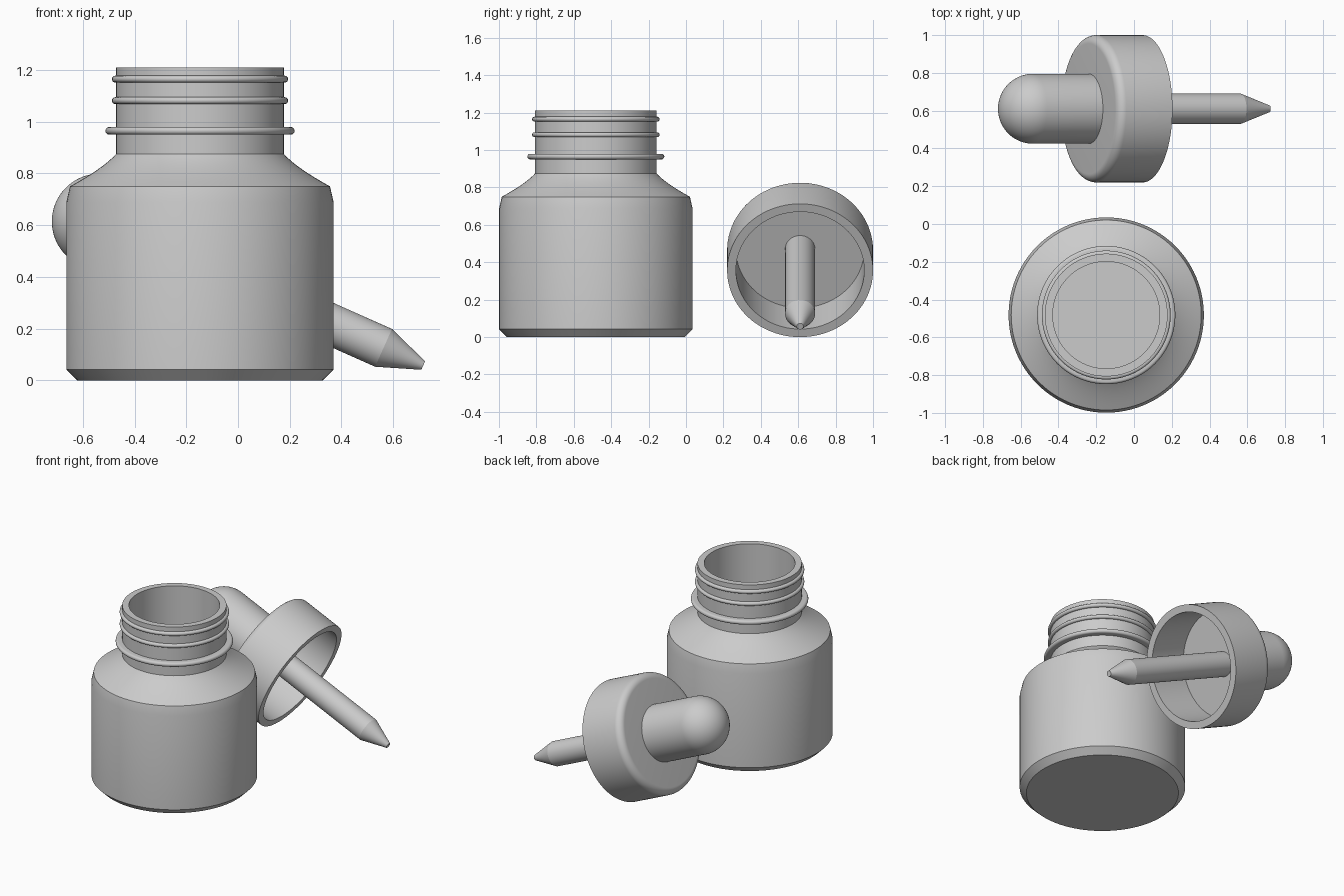
import bpy, bmesh, math
from mathutils import Vector, Matrix

if "Cube" in bpy.data.objects:
    bpy.data.objects.remove(bpy.data.objects["Cube"])

SEG = 96
BOTTLE = Matrix.Translation((-0.147, -0.482, 0))
# dropper axis: local +z runs from the back of the cap to the tip, tilted downwards
TILT = math.radians(24)
DROPPER = Matrix.Translation((-0.24, 0.61, 0.483)) @ Matrix.Rotation(math.pi / 2 + TILT, 4, 'Y')

grey = bpy.data.materials.new("plain grey")
grey.diffuse_color = (0.6, 0.6, 0.6, 1)
grey.use_nodes = True
grey.node_tree.nodes["Principled BSDF"].inputs["Base Color"].default_value = grey.diffuse_color


def lathe(name, profile, matrix, closed=False, sharp=14):
    """Spin (radius, height) points around local z; zero radius makes a pole."""
    bm = bmesh.new()
    rings = []
    for r, z in profile:
        if r < 1e-6:
            rings.append([bm.verts.new((0, 0, z))] * SEG)
        else:
            rings.append([bm.verts.new((r * math.cos(2 * math.pi * i / SEG),
                                        r * math.sin(2 * math.pi * i / SEG), z)) for i in range(SEG)])
    pairs = list(zip(rings, rings[1:])) + ([(rings[-1], rings[0])] if closed else [])
    for a, b in pairs:
        for i in range(SEG):
            j = (i + 1) % SEG
            corners = list(dict.fromkeys((a[i], a[j], b[j], b[i])))
            bm.faces.new(corners)
    bmesh.ops.recalc_face_normals(bm, faces=bm.faces)
    mesh = bpy.data.meshes.new(name)
    bm.to_mesh(mesh)
    bm.free()
    mesh.materials.append(grey)
    obj = bpy.data.objects.new(name, mesh)
    bpy.context.collection.objects.link(obj)
    obj.matrix_world = matrix
    bpy.ops.object.select_all(action='DESELECT')
    obj.select_set(True)
    bpy.context.view_layer.objects.active = obj
    bpy.ops.object.shade_smooth_by_angle(angle=math.radians(sharp))
    return obj


def arc(cr, cz, rad, a0, a1, n=10):
    return [(cr + rad * math.cos(math.radians(a0 + (a1 - a0) * i / n)),
             cz + rad * math.sin(math.radians(a0 + (a1 - a0) * i / n))) for i in range(n + 1)]


def bezier(p0, p1, p2, n=8):
    p0, p1, p2 = map(Vector, (p0, p1, p2))
    return [tuple(p0 * (1 - t) ** 2 + p1 * 2 * t * (1 - t) + p2 * t * t)
            for t in (i / n for i in range(n + 1))]


# bottle: hollow body with curved shoulder and open neck
outer = [(0, 0), (0.475, 0), (0.517, 0.042), (0.517, 0.688), (0.503, 0.75)]
outer += bezier((0.503, 0.75), (0.372, 0.822), (0.325, 0.875))[1:]
outer += [(0.325, 1.21)]
inner = [(0.283, 1.21), (0.283, 0.86)]
inner += bezier((0.283, 0.86), (0.34, 0.785), (0.463, 0.72))[1:]
inner += [(0.475, 0.68), (0.475, 0.06), (0.455, 0.042), (0, 0.042)]
lathe("bottle", outer + inner, BOTTLE)

# neck rings: two thread ridges and a wider collar
for name, z, r_out, half in (("upper_thread", 1.165, 0.341, 0.013),
                             ("lower_thread", 1.082, 0.341, 0.013),
                             ("neck_collar", 0.965, 0.366, 0.015)):
    edge = arc(r_out - half, z, half, -90, 90)
    lathe(name, [(0.315, z - half)] + edge + [(0.315, z + half)], BOTTLE, closed=True, sharp=40)

# cap: open cup with a rounded back edge
F = 0.045
cap = [(0, 0)] + arc(0.39 - F, F, F, -90, 0)
cap += [(0.39, 0.312), (0.343, 0.312), (0.343, 0.033), (0, 0.033)]
lathe("dropper_cap", cap, DROPPER, sharp=30)

# squeeze bulb: cylinder with hemispherical end
lathe("squeeze_bulb", [(0, 0.015), (0.185, 0.015)] + arc(0, -0.323, 0.185, 0, -90, 20)[:-1]
      + [(0, -0.508)], DROPPER, sharp=30)

# pipette: straight tube with a tapered tip
lathe("pipette", [(0, 0.02), (0.08, 0.02), (0.08, 0.879), (0.018, 1.047), (0, 1.047)], DROPPER)
